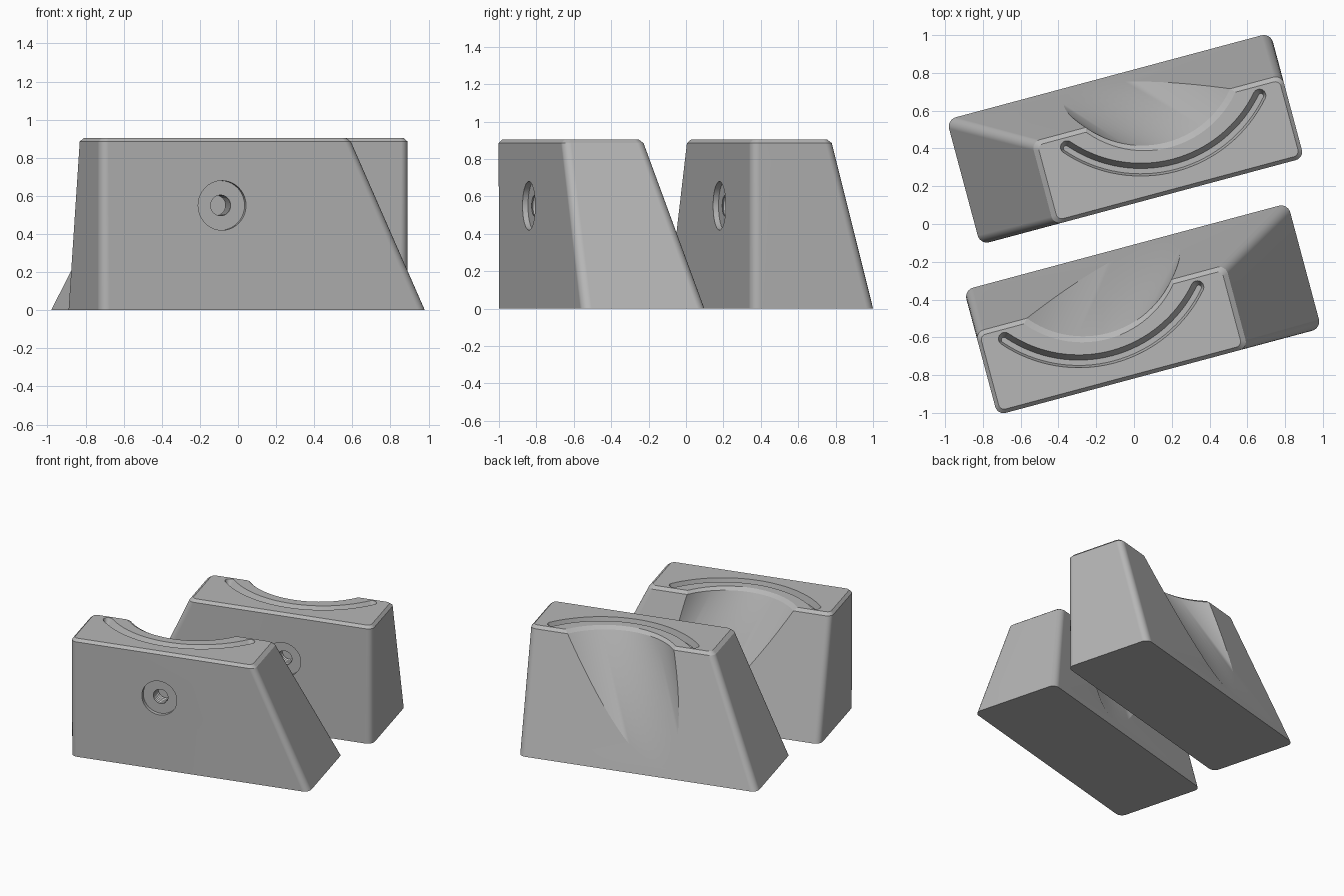
import bpy, bmesh, math

if "Cube" in bpy.data.objects:
    bpy.data.objects.remove(bpy.data.objects["Cube"])

H = 0.905           # block height
TURN = math.radians(15)

grey = bpy.data.materials.new("plain_grey")
grey.diffuse_color = (0.47, 0.47, 0.47, 1)
grey.use_nodes = True
grey.node_tree.nodes["Principled BSDF"].inputs["Base Color"].default_value = grey.diffuse_color


def rounded_rect(u0, u1, v0, v1, r, z, steps=6):
    pts = []
    corners = [(u1 - r, v1 - r), (u0 + r, v1 - r), (u0 + r, v0 + r), (u1 - r, v0 + r)]
    for i, (cu, cv) in enumerate(corners):
        for k in range(steps + 1):
            a = math.pi / 2 * (i + k / steps)
            pts.append((cu + r * math.cos(a), cv + r * math.sin(a), z))
    return pts


def ring(cu, cv, r, z, n=96):
    return [(cu + r * math.cos(2 * math.pi * k / n),
             cv + r * math.sin(2 * math.pi * k / n), z) for k in range(n)]


def loft(name, rings, side, shift, closed=False):
    """Skin a row of equal rings; side mirrors along the length, shift slides in depth."""
    bm = bmesh.new()
    rows = [[bm.verts.new((side * x, y + shift, z)) for x, y, z in r] for r in rings]
    n = len(rows[0])
    for a, b in zip(rows, rows[1:]):
        for k in range(n):
            bm.faces.new((a[k], a[(k + 1) % n], b[(k + 1) % n], b[k]))
    bm.faces.new(rows[0])
    bm.faces.new(rows[-1])
    bmesh.ops.recalc_face_normals(bm, faces=bm.faces)
    me = bpy.data.meshes.new(name)
    bm.to_mesh(me)
    bm.free()
    me.materials.append(grey)
    ob = bpy.data.objects.new(name, me)
    ob.rotation_euler.z = TURN
    bpy.context.collection.objects.link(ob)
    return ob


def build_block(name, side, shift):
    # body: two upright faces, two sloping faces, rounded corners, chamfered top
    body = loft(name, [
        rounded_rect(-0.96, 0.815, -0.79, -0.105, 0.05, 0),
        rounded_rect(-0.96, 0.412, -0.79, -0.335, 0.045, H - 0.02),
        rounded_rect(-0.94, 0.385, -0.77, -0.36, 0.03, H)], side, shift)

    # leaning round hollow in the sloping back, slightly flared at the rim
    def hollow(z, r):
        return ring(-0.29 - 0.43 * (z - H), -0.02 - 0.49 * (z - H), r, z)
    cutters = [loft("hollow_cutter", [hollow(-0.1, 0.512), hollow(H - 0.02, 0.512),
                                      hollow(H + 0.02, 0.552)], side, shift)]

    # curved groove in the top, following the hollow
    rad, half = 0.70, math.asin(0.528 / 0.70)
    sections = []
    for r_off, w, z in ((0.008, 0.014, H - 0.05), (0, 0.034, H), (0, 0.034, H + 0.03)):
        rr, pts = rad + r_off, []
        for k in range(33):                       # outer side
            a = -math.pi / 2 - half + 2 * half * k / 32
            pts.append((rr + w, a))
        loop = [(-0.29 + q * math.cos(a), 0.05 + q * math.sin(a), z) for q, a in pts]
        for k in range(1, 8):                     # round end
            t = math.pi * k / 8
            e = -math.pi / 2 + half
            q, s = rr + w * math.cos(t), w * math.sin(t)
            loop.append((-0.29 + q * math.cos(e) - s * math.sin(e),
                         0.05 + q * math.sin(e) + s * math.cos(e), z))
        for q, a in reversed(pts):                # inner side
            q -= 2 * w
            loop.append((-0.29 + q * math.cos(a), 0.05 + q * math.sin(a), z))
        for k in range(1, 8):                     # other round end
            t = math.pi * (1 - k / 8)
            e = -math.pi / 2 - half
            q, s = rr + w * math.cos(t), -w * math.sin(t)
            loop.append((-0.29 + q * math.cos(e) - s * math.sin(e),
                         0.05 + q * math.sin(e) + s * math.cos(e), z))
        sections.append(loop)
    cutters.append(loft("groove_cutter", sections, side, shift))

    # front bolt hole: shallow wide recess, then a ridged narrow bore
    profile = [(0.13, -0.05), (0.13, 0.03)]
    profile += [(0.064 if k % 2 else 0.054, 0.03 + 0.01 * k) for k in range(12)]
    bore = [[(x - 0.298, -0.79 + d, y + 0.55) for x, y, _ in ring(0, 0, r, 0, 40)]
            for r, d in profile]
    cutters.append(loft("bolt_hole_cutter", bore, side, shift))

    for c in cutters:
        mod = body.modifiers.new(c.name, 'BOOLEAN')
        mod.operation, mod.solver, mod.object = 'DIFFERENCE', 'EXACT', c
        c.hide_render = True
    bpy.context.view_layer.update()
    result = bpy.data.meshes.new_from_object(
        body.evaluated_get(bpy.context.evaluated_depsgraph_get()))
    body.modifiers.clear()
    body.data = result
    for c in cutters:
        bpy.data.objects.remove(c)

    bpy.ops.object.select_all(action='DESELECT')
    body.select_set(True)
    bpy.context.view_layer.objects.active = body
    bpy.ops.object.shade_smooth_by_angle(angle=math.radians(25))
    wn = body.modifiers.new("even_shading", 'WEIGHTED_NORMAL')
    wn.keep_sharp = True


build_block("front_block", 1, 0)
build_block("rear_block", -1, 0.895)
